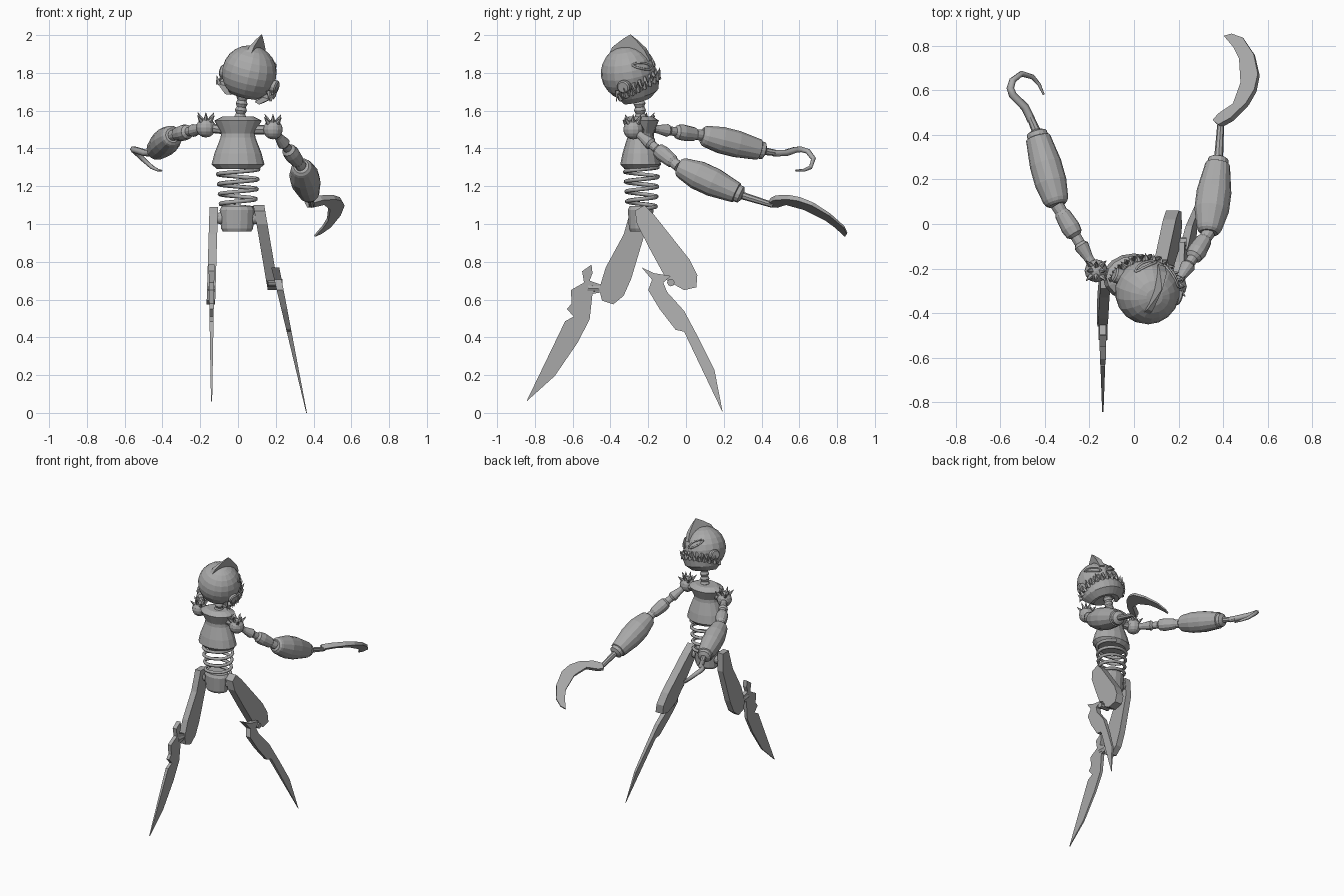
import bpy, bmesh, math
from mathutils import Vector, Matrix

cube = bpy.data.objects.get("Cube")
if cube:
    bpy.data.objects.remove(cube, do_unlink=True)

grey = bpy.data.materials.new("dull_grey")
grey.use_nodes = True
tone = (0.4, 0.4, 0.4, 1)
grey.diffuse_color = tone
grey.node_tree.nodes["Principled BSDF"].inputs["Base Color"].default_value = tone


def finish(name, bm, matrix=None):
    if matrix:
        bm.transform(matrix)
    bmesh.ops.recalc_face_normals(bm, faces=bm.faces)
    mesh = bpy.data.meshes.new(name)
    bm.to_mesh(mesh)
    bm.free()
    mesh.materials.append(grey)
    obj = bpy.data.objects.new(name, mesh)
    bpy.context.collection.objects.link(obj)
    return obj


def add_lathe(bm, profile, start, end, sides=12, squash=1.0):
    """Turn (position along axis 0..1, radius) pairs around the line start-end."""
    start, end = Vector(start), Vector(end)
    axis = end - start
    turn = axis.to_track_quat('Z', 'Y') if axis.xy.length > 1e-4 else Matrix.Identity(3).to_quaternion()
    rings = []
    for t, r in profile:
        ring = []
        for i in range(sides):
            a = math.tau * i / sides
            ring.append(bm.verts.new(start + axis * t + turn @ Vector((r * math.cos(a), r * squash * math.sin(a), 0))))
        rings.append(ring)
    for low, high in zip(rings, rings[1:]):
        for i in range(sides):
            j = (i + 1) % sides
            bm.faces.new((low[i], low[j], high[j], high[i]))
    bm.faces.new(rings[0])
    bm.faces.new(rings[-1])


def lathe(name, profile, start, end, sides=12, squash=1.0, matrix=None):
    bm = bmesh.new()
    add_lathe(bm, profile, start, end, sides, squash)
    return finish(name, bm, matrix)


def plate(name, outline, place, thickness, normal, matrix=None):
    """Flat blade: an outline mapped into space and thickened along the normal."""
    bm = bmesh.new()
    sides = []
    for s in (-0.5, 0.5):
        sides.append([bm.verts.new(place(u, v) + Vector(normal) * s * thickness(u, v)) for u, v in outline])
        bm.faces.new(sides[-1])
    n = len(outline)
    for i in range(n):
        j = (i + 1) % n
        bm.faces.new((sides[0][i], sides[0][j], sides[1][j], sides[1][i]))
    return finish(name, bm, matrix)


def tube(name, points, radius, taper=lambda t: 1.0, closed=False, matrix=None):
    curve = bpy.data.curves.new(name, 'CURVE')
    curve.dimensions = '3D'
    curve.bevel_depth = radius
    curve.bevel_resolution = 1
    curve.use_fill_caps = True
    spline = curve.splines.new('POLY')
    spline.points.add(len(points) - 1)
    spline.use_cyclic_u = closed
    for i, p in enumerate(points):
        spline.points[i].co = (*p, 1)
        spline.points[i].radius = taper(i / (len(points) - 1))
    curve.materials.append(grey)
    obj = bpy.data.objects.new(name, curve)
    bpy.context.collection.objects.link(obj)
    if matrix:
        obj.matrix_world = matrix
    return obj


def ball(name, centre, radius, sides=12, rings=8):
    bm = bmesh.new()
    bmesh.ops.create_uvsphere(bm, u_segments=sides, v_segments=rings, radius=radius)
    return finish(name, bm, Matrix.Translation(centre))


# Torso, neck, waist spring and pelvis
lathe("torso", [(0, .11), (.09, .14), (.3, .125), (.6, .092), (.68, .09), (.85, .115), (.92, .125), (1, .08)],
      (0, -.24, 1.29), (0, -.24, 1.57), 16, .77)
lathe("neck", [(k / 8, .032 if k % 2 else .024) for k in range(9)], (.01, -.24, 1.55), (.025, -.25, 1.69))
turns, steps = 4.2, 90
tube("waist_spring", [((.09 + .02 * t) * math.cos(a), -.235 + (.075 + .015 * t) * math.sin(a), 1.08 + .22 * t)
                      for t, a in ((k / steps, math.tau * turns * k / steps) for k in range(steps + 1))], .011)
lathe("pelvis", [(0, .075), (.12, .085), (.85, .092), (1, .08)], (-.005, -.24, .96), (-.005, -.24, 1.095), 14, .75)
ball("left_hip", (.085, -.23, 1.03), .032)
ball("right_hip", (-.09, -.24, 1.03), .032)

# Legs: flat thighs and jagged blade shins, outlines given as (y, z)
side = (1, 0, 0)
plate("left_thigh", [(-.27, 1.07), (-.22, 1.1), (-.17, 1.05), (.02, .81), (.06, .73), (.055, .665), (-.01, .65),
                     (-.1, .7), (-.19, .865), (-.26, 1)],
      lambda y, z: Vector((.11 + .17 * (1.1 - z), y, z)), lambda y, z: .058, side)
plate("left_shin", [(-.235, .77), (-.17, .74), (-.08, .725), (-.12, .69), (-.1, .64), (-.01, .54), (.07, .39),
                    (.15, .23), (.195, 0), (.09, .22), (-.01, .43), (-.055, .44), (-.14, .55), (-.2, .65), (-.18, .705)],
      lambda y, z: Vector((.363 - .215 * z, y, z)), lambda y, z: .004 + .05 * z, side)
plate("right_thigh", [(-.29, 1.09), (-.22, 1.09), (-.215, .96), (-.29, .71), (-.33, .62), (-.385, .575), (-.445, .595),
                      (-.46, .655), (-.425, .77), (-.33, .945), (-.3, 1.05)],
      lambda y, z: Vector((-.128 - .03 * (1.1 - z), y, z)), lambda y, z: .045, side)
plate("right_shin", [(-.5, .785), (-.495, .74), (-.51, .7), (-.44, .675), (-.44, .64), (-.495, .63), (-.51, .495),
                     (-.575, .37), (-.695, .195), (-.845, .06), (-.775, .205), (-.64, .485), (-.595, .51), (-.63, .55),
                     (-.605, .58), (-.61, .65), (-.54, .69), (-.55, .75)],
      lambda y, z: Vector((-.14, y, z)), lambda y, z: .004 + .035 * z, side)
lathe("left_knee", [(0, .02), (1, .02)], (.16, -.08, .69), (.235, -.08, .69), 8)
lathe("right_knee", [(0, .02), (1, .02)], (-.14, -.42, .655), (-.14, -.52, .66), 8)

# Arms: spiked shoulder, stepped upper arm, barrel forearm and thin wrist
arms = {"left": ((.185, -.28, 1.5), (.335, -.04, 1.305), (.38, .3, 1.15), (.39, .46, 1.1), .078),
        "right": ((-.17, -.21, 1.51), (-.345, .085, 1.47), (-.44, .42, 1.385), (-.475, .5, 1.372), .072)}
for label, (shoulder, elbow, wrist, hand, girth) in arms.items():
    ball(label + "_shoulder", shoulder, .052)
    s = Vector(shoulder)
    lathe(label + "_shoulder_pin", [(0, .025), (1, .025)], (s.x * .4, -.24, 1.5), shoulder, 8)
    bm = bmesh.new()
    for k in range(8):
        a = math.tau * k / 8
        lean = .75 if k % 2 else .4
        d = Vector((math.cos(a) * lean, math.sin(a) * lean, .75)).normalized()
        add_lathe(bm, [(0, .017), (1, .001)], s + d * .035, s + d * .092, 5)
    finish(label + "_shoulder_spikes", bm)
    lathe(label + "_upper_arm", [(0, .02), (.2, .022), (.38, .034), (.42, .024), (.52, .024), (.56, .038),
                                 (.66, .043), (.86, .036), (.9, .028), (1, .03)], shoulder, elbow)
    lathe(label + "_forearm", [(0, .04), (.03, .052), (.07, .058), (.3, girth), (.55, girth), (.9, .056),
                               (.91, .048), (.97, .046), (1, .025)], elbow, wrist, 14)
    lathe(label + "_wrist", [(0, .02), (1, .015)], wrist, hand, 8)

# Left hand: curved scythe blade lying in a tilted plane
plate("scythe_blade", [(.36, .46), (.385, .49), (.45, .535), (.483, .63), (.475, .74), (.45, .79), (.405, .843),
                       (.44, .853), (.49, .835), (.54, .76), (.56, .67), (.545, .6), (.51, .54), (.44, .47), (.385, .44)],
      lambda x, y: Vector((x, y, 1.13 + .545 * x - .492 * y)), lambda x, y: .062 - .062 * y,
      Vector((-.545, .492, 1)).normalized())

# Right hand: tapering hook
tube("hook", [(-.46, .465, 1.375), (-.49, .525, 1.375), (-.545, .58, 1.393), (-.555, .61, 1.395), (-.545, .645, 1.385),
              (-.505, .675, 1.345), (-.455, .66, 1.3), (-.425, .625, 1.285), (-.405, .58, 1.283)],
     .019, lambda t: 1 - .75 * t ** 2)

# Head: faceted sphere with a flat base, turned and tilted
pose = (Matrix.Translation((.06, -.305, 1.8)) @ Matrix.Rotation(math.radians(-20), 4, 'Z')
        @ Matrix.Rotation(math.radians(16), 4, 'Y') @ Matrix.Rotation(math.radians(5), 4, 'X'))
bm = bmesh.new()
bmesh.ops.create_uvsphere(bm, u_segments=18, v_segments=12, radius=.146)
cut = bmesh.ops.bisect_plane(bm, geom=bm.verts[:] + bm.edges[:] + bm.faces[:], plane_co=(0, 0, -.125),
                             plane_no=(0, 0, -1), clear_outer=True)
bmesh.ops.holes_fill(bm, edges=[e for e in bm.edges if e.is_boundary])
finish("head", bm, pose)

plate("head_fin", [(-.1, .09), (-.06, .15), (0, .185), (.05, .208), (.08, .175), (.12, .12), (.14, .06), (.11, .05), (0, .1)],
      lambda y, z: Vector((0, y, z)), lambda y, z: min(.035, max(.003, .08 - .37 * z)), side, pose)
for label, sx in (("left", 1), ("right", -1)):
    lathe(label + "_ear", [(0, .035), (.85, .035), (1, .028)], (sx * .12, .02, -.035), (sx * .165, .02, -.035), 14, 1, pose)
    # slanted almond eye rim, wrapped onto the head
    rim = []
    for k in range(16):
        a = math.tau * k / 16
        u, v = .043 * math.cos(a), .019 * math.sin(a)
        x, z = sx * (.064 + u), .045 + v + .45 * u
        rim.append(Vector((x, math.sqrt(max(0, .0213 - x * x - z * z)), z)))
    tube(label + "_eye_rim", rim, .006, closed=True, matrix=pose)

# Jaw and interlocking teeth following the mouth line
def mouth(a):
    return -.095 + .045 * math.cos(a)


def around(a, r, z):
    return Vector((r * math.sin(a), r * math.cos(a), z))


bm = bmesh.new()
rows = []
for k in range(15):
    a = math.radians(-98 + 14 * k)
    rows.append([bm.verts.new(around(a, r, z)) for r, z in
                 ((.11, mouth(a)), (.157, mouth(a)), (.143, -.11), (.1, -.145), (.07, -.14))])
for p, q in zip(rows, rows[1:]):
    for i in range(5):
        j = (i + 1) % 5
        bm.faces.new((p[i], q[i], q[j], p[j]))
bm.faces.new(rows[0])
bm.faces.new(rows[-1])
finish("jaw", bm, pose)

bm = bmesh.new()
for k in range(15):
    a = math.radians(-94.5 + 13.5 * k)
    b = a + math.radians(6.75)
    tall = .05 if k % 2 else .036
    add_lathe(bm, [(0, .015), (1, .001)], around(a, .15, mouth(a) - .006), around(a, .17, mouth(a) + tall), 4)
    add_lathe(bm, [(0, .013), (1, .001)], around(b, .137, mouth(b) + .045), around(b, .166, mouth(b) - .008), 4)
finish("teeth", bm, pose)
